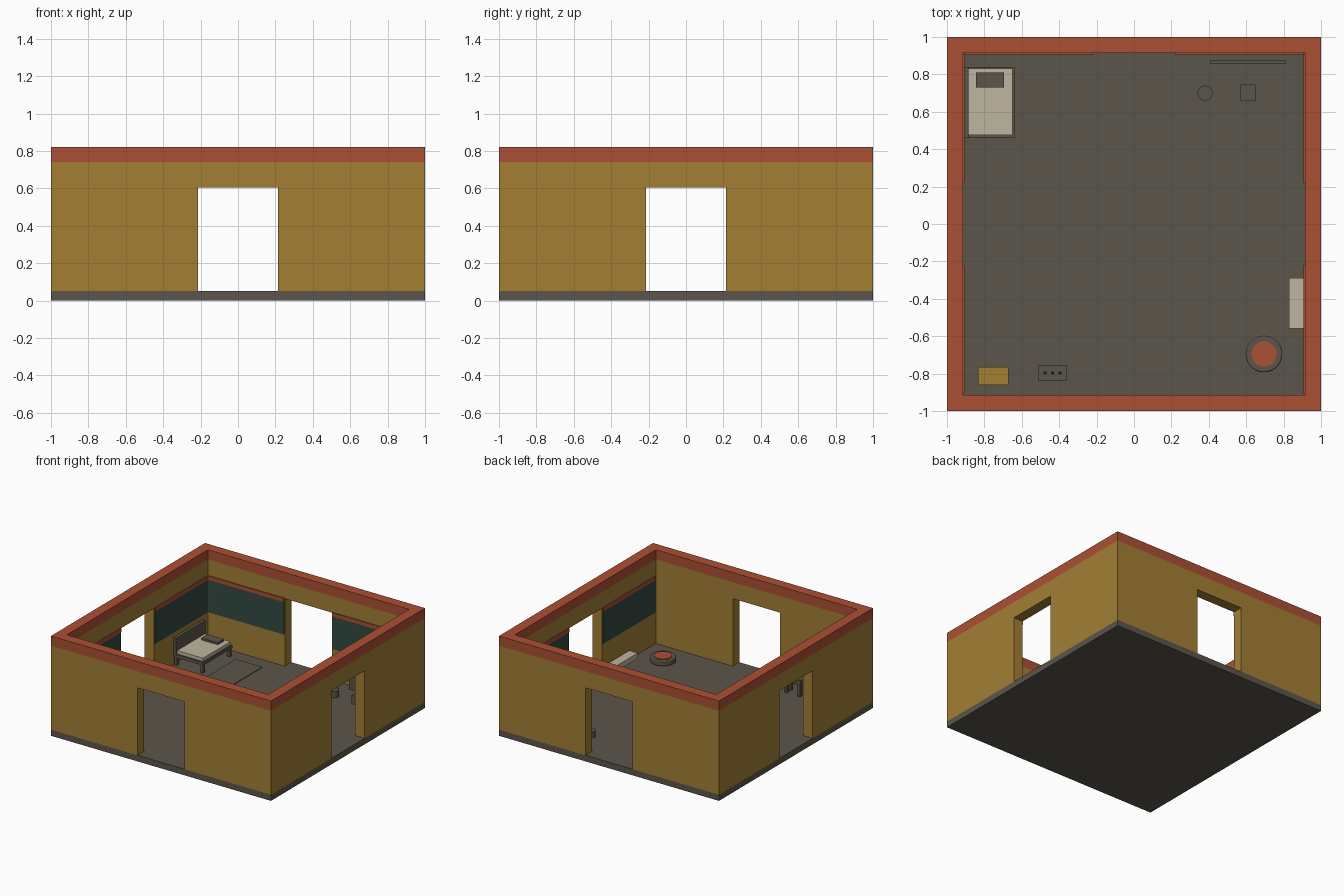
import bpy, math

if "Cube" in bpy.data.objects:
    bpy.data.objects.remove(bpy.data.objects["Cube"])


def mat(name, rgb):
    m = bpy.data.materials.new(name)
    m.diffuse_color = (*rgb, 1)
    m.use_nodes = True
    m.node_tree.nodes["Principled BSDF"].inputs["Base Color"].default_value = m.diffuse_color
    return m


OCHRE = mat("ochre", (.366, .209, .034))
RED = mat("brick_red", (.413, .080, .034))
GREY = mat("warm_grey", (.107, .093, .069))
CREAM = mat("cream", (.527, .468, .352))
GREEN = mat("dark_green", (.032, .069, .051))
BLACK = mat("near_black", (.01, .01, .01))


def box(name, x0, x1, y0, y1, z0, z1, m=None):
    bpy.ops.mesh.primitive_cube_add(size=1)
    o = bpy.context.object
    o.name = name
    for v in o.data.vertices:
        v.co = (x1 if v.co.x > 0 else x0, y1 if v.co.y > 0 else y0, z1 if v.co.z > 0 else z0)
    if m:
        o.data.materials.append(m)
    return o


def disc(name, x, y, r, z0, z1, m, n=24):
    bpy.ops.mesh.primitive_cylinder_add(vertices=n, radius=r, depth=z1 - z0, location=(x, y, (z0 + z1) / 2))
    o = bpy.context.object
    o.name = name
    o.data.materials.append(m)
    bpy.ops.object.shade_smooth_by_angle()
    return o


def cut(o, *cutters):
    for c in cutters:
        b = o.modifiers.new("cut", 'BOOLEAN')
        b.operation, b.solver, b.object = 'DIFFERENCE', 'EXACT', c
        c.hide_render = True
        c.display_type = 'WIRE'


# room shell: floor, walls with four doorways, top trim
W, D = .915, .215
box("floor", -1, 1, -1, 1, 0, .05, GREY)
walls = box("walls", -1, 1, -1, 1, .05, .74, OCHRE)
trim = box("top_trim", -1, 1, -1, 1, .74, .82, RED)
room = box("room_cutter", -W, W, -W, W, -.1, 1)
door_x = box("side_door_cutter", -1.2, 1.2, -D, D, -.1, .605)
door_y = box("front_door_cutter", -D, D, -1.2, 1.2, -.1, .605)
cut(walls, room, door_x, door_y)
cut(trim, room)
for c in (room, door_x, door_y):
    c.hide_set(True)

# green wall panels with a red rail on the left, back and right walls
for part, z0, z1, t, m in (("panel", .31, .58, .005, GREEN), ("rail", .58, .61, .01, RED)):
    for side, (a, b) in (("low", (-W + .01, -D - .005)), ("high", (D + .005, W - .01))):
        box(f"left_{part}_{side}", -W, -W + t, a, b, z0, z1, m)
        box(f"right_{part}_{side}", W - t, W, a, b, z0, z1, m)
        box(f"back_{part}_{side}", a, b, W - t, W, z0, z1, m)

# bed with a long back board, and the mat beside it
box("bed_frame", -.90, -.64, .46, .84, .115, .14, GREY)
box("mattress", -.885, -.65, .475, .832, .14, .168, CREAM)
box("pillow", -.845, -.695, .73, .81, .168, .185, GREY)
box("bed_back", -.91, -.885, .46, .84, .115, .275, GREY)
for i, x in enumerate((-.89, -.655)):
    for j, y in enumerate((.475, .825)):
        box(f"bed_leg_{i}{j}", x - .012, x + .012, y - .012, y + .012, .05, .115, GREY)
box("floor_mat", -.58, -.34, .3, .8, .05, .055, GREY)

# board at the back wall, with a round and a square stool
box("standing_board", .41, .81, .855, .876, .05, .3, GREY)
disc("round_stool", .38, .70, .04, .05, .10, GREY)
box("square_stool", .57, .65, .66, .745, .05, .12, GREY)

# wall seat
box("wall_seat", .83, .907, -.56, -.29, .085, .13, CREAM)

# round hearth
ring = disc("hearth_ring", .695, -.695, .098, .05, .09, GREY, 32)
bv = ring.modifiers.new("bevel", 'BEVEL')
bv.width, bv.segments = .006, 2
disc("hearth_disc", .695, -.695, .067, .09, .097, RED, 32)

# small table with three dots, and a crate
box("crate", -.835, -.67, -.86, -.765, .05, .15, OCHRE)
box("table_top", -.51, -.36, -.84, -.755, .15, .185, GREY)
for i, x in enumerate((-.495, -.375)):
    for j, y in enumerate((-.825, -.77)):
        box(f"table_leg_{i}{j}", x - .012, x + .012, y - .012, y + .012, .05, .15, GREY)
for i in range(3):
    disc(f"table_dot_{i}", -.475 + .04 * i, -.797, .009, .185, .19, BLACK, 12)
